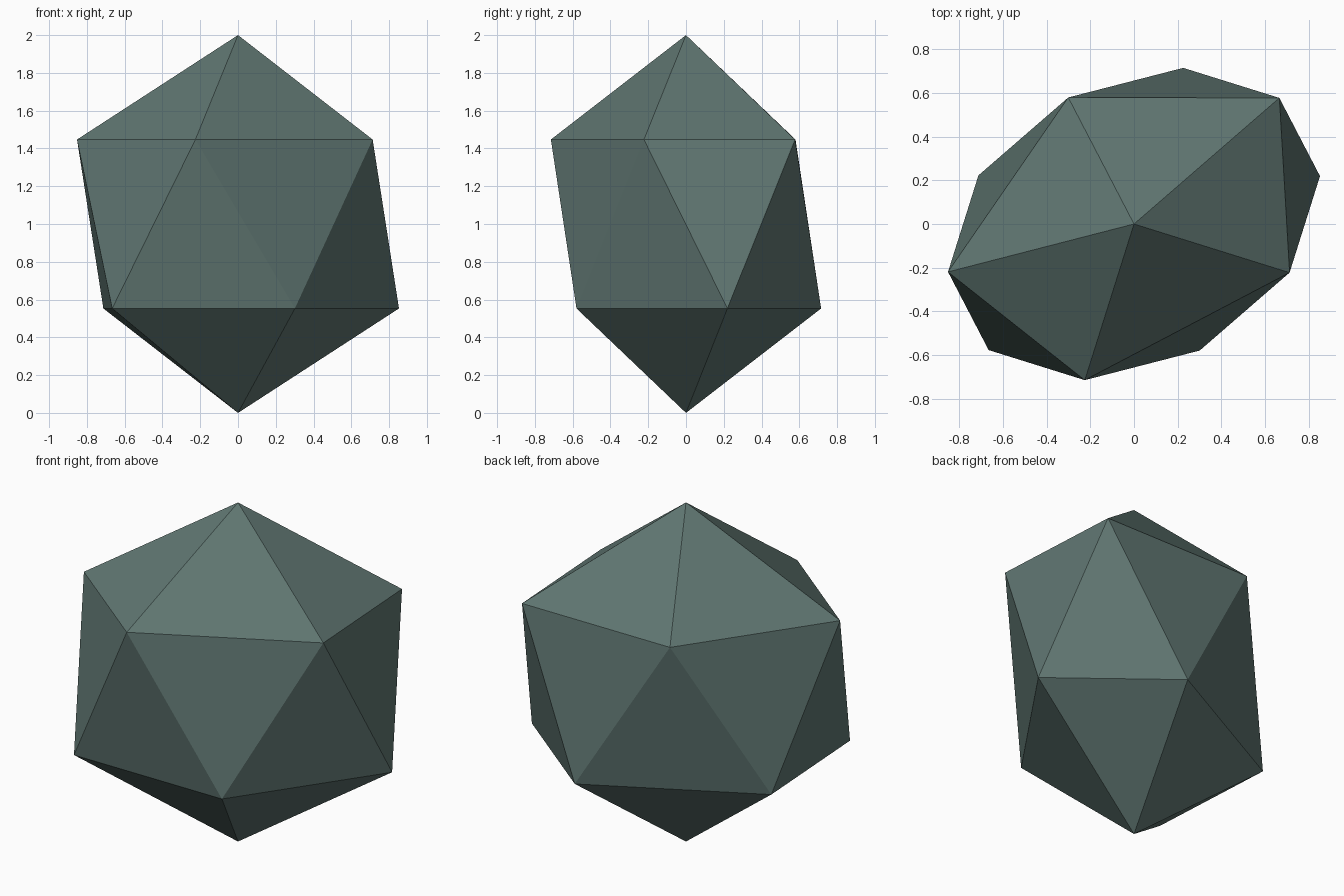
import bpy
from mathutils import Matrix

if "Cube" in bpy.data.objects:
    bpy.data.objects.remove(bpy.data.objects["Cube"])

# Single flat stone colour
stone = bpy.data.materials.new("dark grey green")
stone.diffuse_color = (0.115, 0.18, 0.165, 1)
stone.use_nodes = True
stone.node_tree.nodes["Principled BSDF"].inputs["Base Color"].default_value = stone.diffuse_color

# Gem: a 20-sided ball, skewed and squashed diagonally in plan
bpy.ops.mesh.primitive_ico_sphere_add(subdivisions=1, radius=1)
gem = bpy.context.object
gem.name = "faceted_stone"
skew = Matrix(((0.797, 0.524, 0, 0),
               (-0.249, 0.760, 0, 0),
               (0, 0, 1, 1),
               (0, 0, 0, 1)))
gem.data.transform(skew)
gem.data.materials.append(stone)
gem.data.shade_flat()
